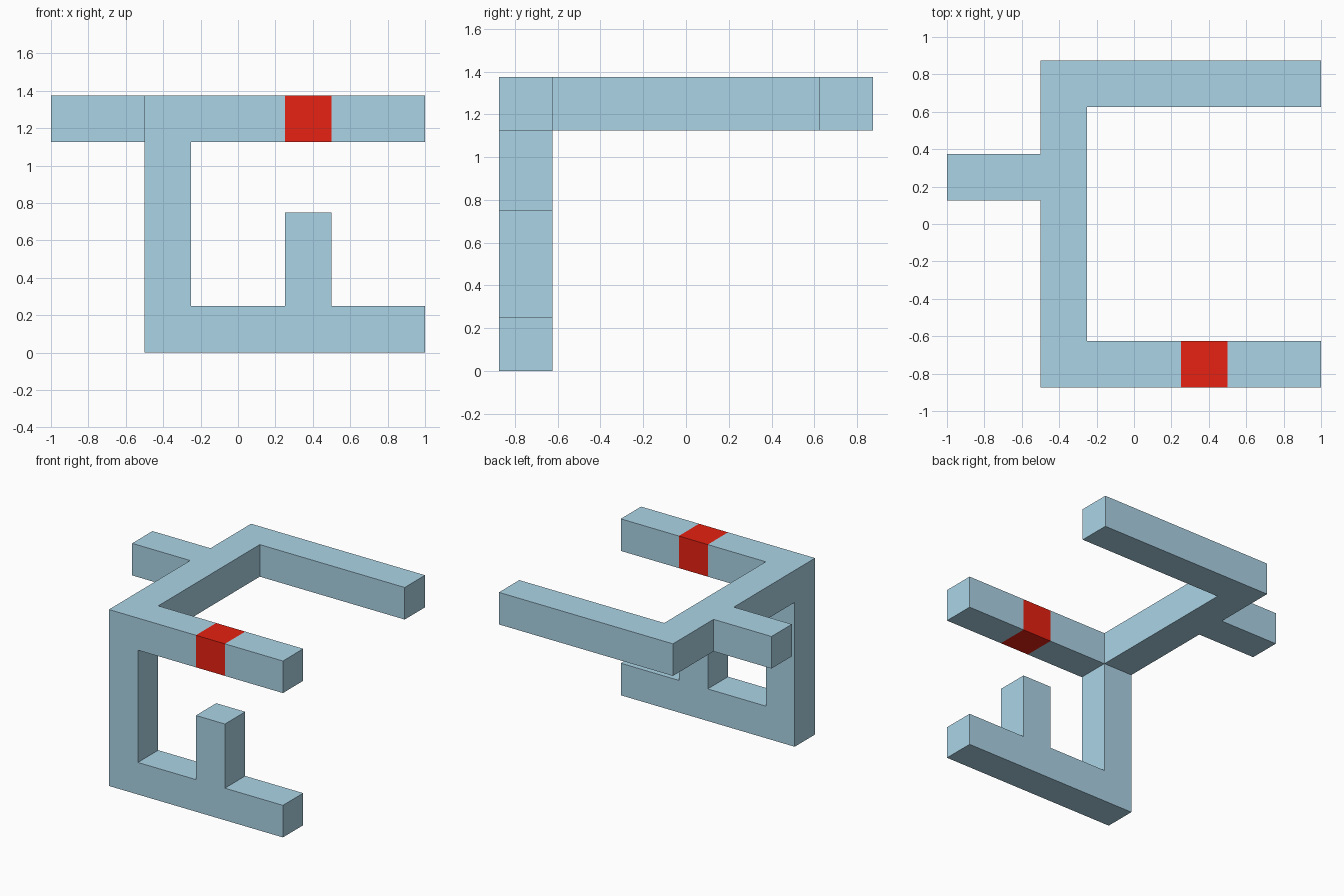
import bpy
import bmesh
from mathutils import Matrix, Vector

if "Cube" in bpy.data.objects:
    bpy.data.objects.remove(bpy.data.objects["Cube"])

W = 0.25  # bar thickness
X, Y, Z = Vector((1, 0, 0)), Vector((0, 1, 0)), Vector((0, 0, 1))


def material(name, color):
    mat = bpy.data.materials.new(name)
    mat.diffuse_color = (*color, 1)
    mat.use_nodes = True
    mat.node_tree.nodes["Principled BSDF"].inputs["Base Color"].default_value = mat.diffuse_color
    return mat


def grow(bm, joint, direction, *lengths):
    """Extrude a bar in steps from the cubic joint centred at `joint`."""
    point = Vector(joint) + direction * W / 2
    for length in lengths:
        face = min(bm.faces, key=lambda f: (f.calc_center_median() - point).length)
        new = bmesh.ops.extrude_discrete_faces(bm, faces=[face])["faces"]
        bmesh.ops.translate(bm, verts=list(new[0].verts), vec=direction * length)
        point = point + direction * length


bm = bmesh.new()
# lower front corner joint
bottom, top = (-0.375, -0.75, 0.125), (-0.375, -0.75, 1.25)
bmesh.ops.create_cube(bm, size=W, matrix=Matrix.Translation(bottom))

# column and foot with its short post
grow(bm, bottom, Z, 0.875, W)
grow(bm, bottom, X, 0.5, W, 0.5)
grow(bm, (0.375, -0.75, 0.125), Z, 0.5)

# upper front arm, with a middle section for the red band
grow(bm, top, X, 0.5, W, 0.5)

# spine running back, left stub, rear arm
grow(bm, top, Y, 0.75, W, W, W)
grow(bm, (-0.375, 0.25, 1.25), -X, 0.5)
grow(bm, (-0.375, 0.75, 1.25), X, 1.25)

# red band
for face in bm.faces:
    c = face.calc_center_median()
    if abs(c.x - 0.375) < 0.01 and c.y < -0.6 and c.z > 1.1:
        face.material_index = 1

# merge coplanar faces
bmesh.ops.recalc_face_normals(bm, faces=bm.faces[:])
bmesh.ops.dissolve_limit(bm, angle_limit=0.01, verts=bm.verts[:],
                         edges=bm.edges[:], delimit={'MATERIAL'})

mesh = bpy.data.meshes.new("branching_bar_frame")
bm.to_mesh(mesh)
bm.free()
mesh.materials.append(material("blue_grey", (0.41, 0.66, 0.79)))
mesh.materials.append(material("red", (0.8, 0.015, 0.006)))
frame = bpy.data.objects.new("branching_bar_frame", mesh)
bpy.context.collection.objects.link(frame)
